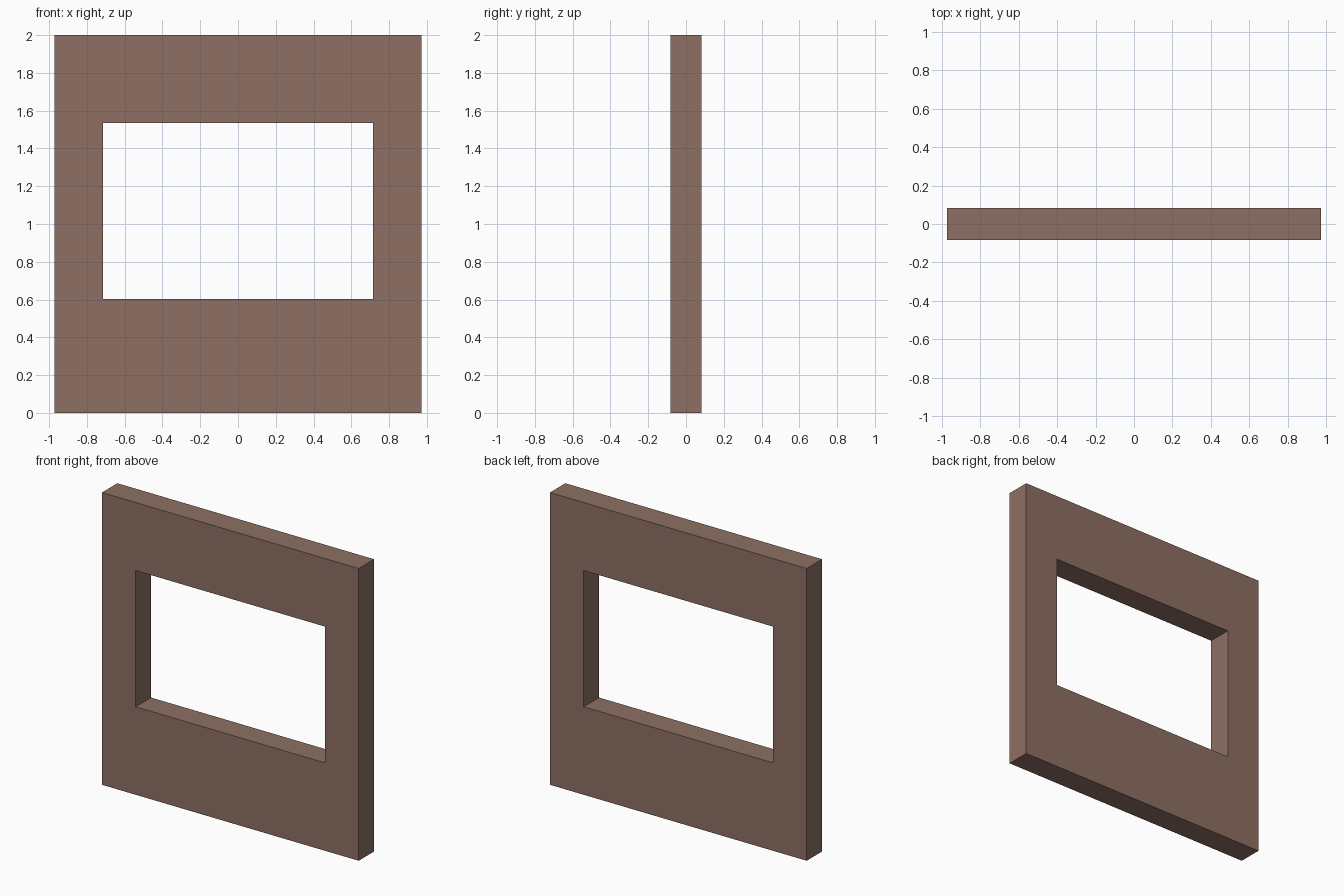
import bpy
import bmesh

if "Cube" in bpy.data.objects:
    bpy.data.objects.remove(bpy.data.objects["Cube"])

HALF_W, HEIGHT, HALF_T = 0.972, 2.0, 0.083
HOLE_HALF_W, HOLE_Z0, HOLE_Z1 = 0.716, 0.602, 1.534


def rectangle(bm, half_w, z0, z1, y):
    """Four corner vertices of an upright rectangle."""
    return [bm.verts.new((x, y, z)) for x, z in
            ((-half_w, z0), (half_w, z0), (half_w, z1), (-half_w, z1))]


# Wall panel with window opening: front ring of quads, extruded to the back
bm = bmesh.new()
outer = rectangle(bm, HALF_W, 0, HEIGHT, -HALF_T)
inner = rectangle(bm, HOLE_HALF_W, HOLE_Z0, HOLE_Z1, -HALF_T)
for i in range(4):
    j = (i + 1) % 4
    bm.faces.new((outer[i], outer[j], inner[j], inner[i]))

front = bm.faces[:]
result = bmesh.ops.extrude_face_region(bm, geom=front, use_keep_orig=True)
moved = [v for v in result["geom"] if isinstance(v, bmesh.types.BMVert)]
bmesh.ops.translate(bm, verts=moved, vec=(0, 2 * HALF_T, 0))
bmesh.ops.recalc_face_normals(bm, faces=bm.faces[:])

mesh = bpy.data.meshes.new("window_wall")
bm.to_mesh(mesh)
bm.free()
wall = bpy.data.objects.new("window_wall", mesh)
bpy.context.collection.objects.link(wall)

# Brown wall colour
brown = bpy.data.materials.new("brown")
brown.diffuse_color = (0.27, 0.16, 0.125, 1)
brown.use_nodes = True
brown.node_tree.nodes["Principled BSDF"].inputs["Base Color"].default_value = brown.diffuse_color
mesh.materials.append(brown)
